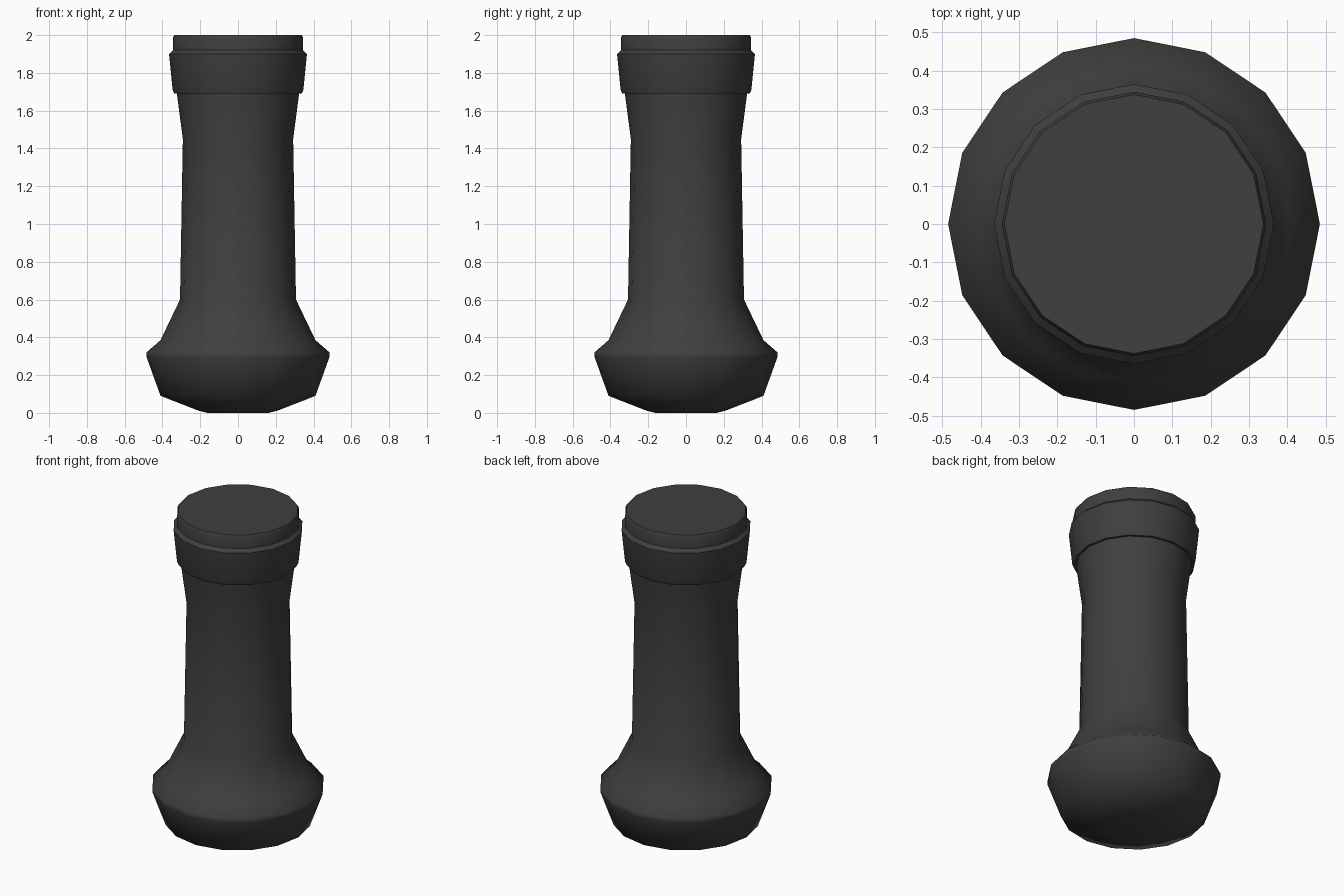
import bpy, bmesh, math

if "Cube" in bpy.data.objects:
    bpy.data.objects.remove(bpy.data.objects["Cube"])

SIDES = 16

mat = bpy.data.materials.new("dark_grey")
mat.diffuse_color = (0.05, 0.05, 0.05, 1)
mat.use_nodes = True
mat.node_tree.nodes["Principled BSDF"].inputs["Base Color"].default_value = mat.diffuse_color


def lathe(name, profile, angle):
    """Revolve (radius, z) points around z and close both ends."""
    bm = bmesh.new()
    rings = []
    for r, z in profile:
        rings.append([bm.verts.new((r * math.cos(2 * math.pi * i / SIDES),
                                    r * math.sin(2 * math.pi * i / SIDES), z))
                      for i in range(SIDES)])
    for low, high in zip(rings, rings[1:]):
        for i in range(SIDES):
            j = (i + 1) % SIDES
            bm.faces.new((low[i], low[j], high[j], high[i]))
    bm.faces.new(rings[0][::-1])
    bm.faces.new(rings[-1])
    mesh = bpy.data.meshes.new(name)
    bm.to_mesh(mesh)
    bm.free()
    mesh.materials.append(mat)
    obj = bpy.data.objects.new(name, mesh)
    bpy.context.collection.objects.link(obj)
    bpy.ops.object.select_all(action='DESELECT')
    obj.select_set(True)
    bpy.context.view_layer.objects.active = obj
    bpy.ops.object.shade_smooth_by_angle(angle=math.radians(angle))
    return obj


# Bulbous foot flowing up into the shaft
lathe("body", [(0.16, 0.0), (0.21, 0.012), (0.41, 0.09), (0.484, 0.295),
               (0.485, 0.32), (0.41, 0.385), (0.307, 0.60), (0.292, 1.45),
               (0.325, 1.70)], 70)

# Collar cap with a stepped top
lathe("cap", [(0.325, 1.69), (0.338, 1.69), (0.346, 1.71), (0.365, 1.90),
              (0.345, 1.92), (0.345, 1.985), (0.338, 2.0)], 40)
